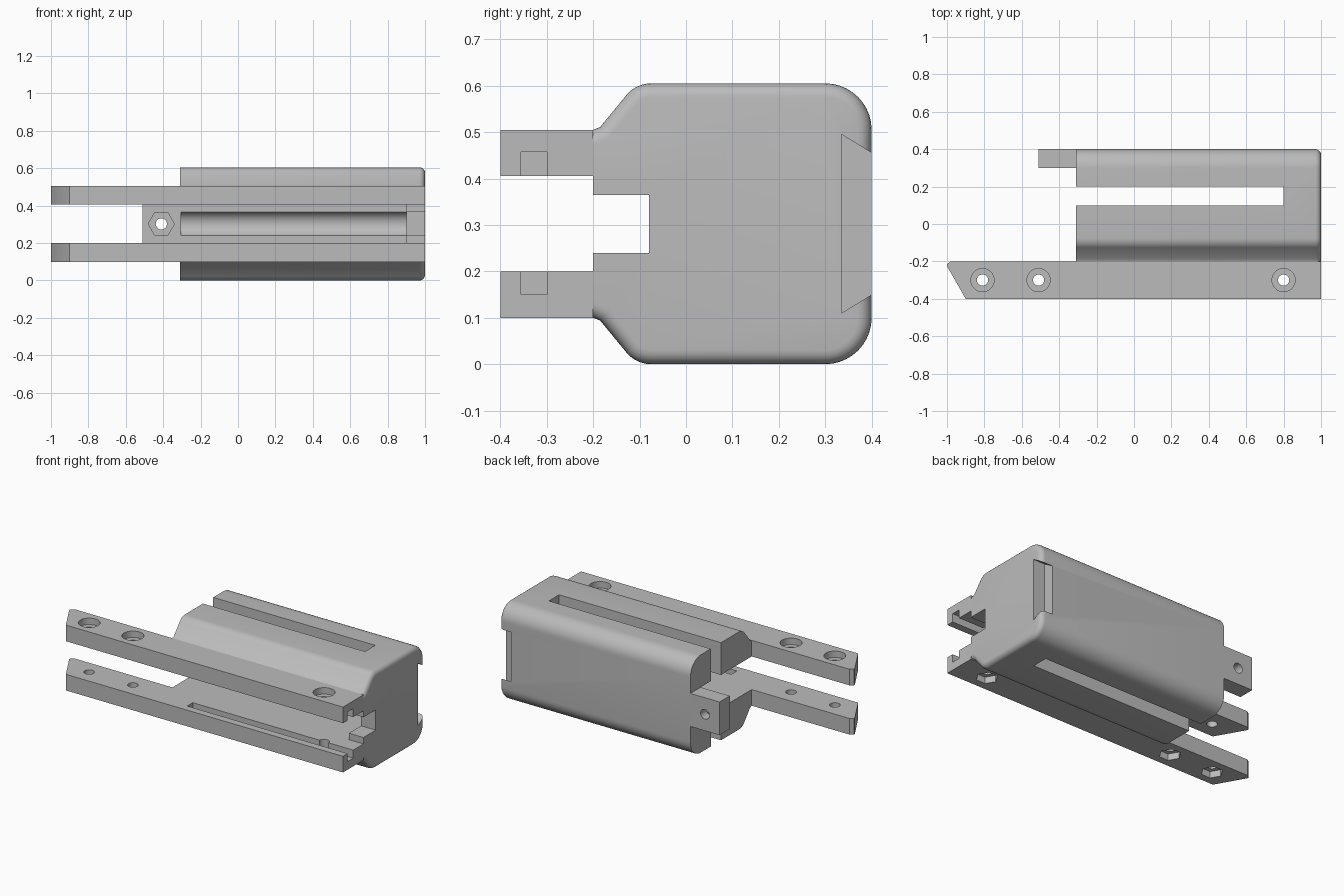
import bpy, bmesh, math
from mathutils import Vector

old = bpy.data.objects.get("Cube")
if old:
    bpy.data.objects.remove(old, do_unlink=True)

grey = bpy.data.materials.new("plain_grey")
grey.use_nodes = True
COLOUR = (0.5, 0.5, 0.5, 1)
grey.diffuse_color = COLOUR
grey.node_tree.nodes["Principled BSDF"].inputs["Base Color"].default_value = COLOUR

MID = 0.3025  # height of the mirror plane between upper and lower halves


def prism(name, outline, axis, lo, hi, bevel_rule=None):
    """Extrude a 2D outline along an axis; optionally round chosen edges."""
    place = {"x": lambda a, b, t: (t, a, b),
             "y": lambda a, b, t: (a, t, b),
             "z": lambda a, b, t: (a, b, t)}[axis]
    bm = bmesh.new()
    rings = [[bm.verts.new(place(a, b, t)) for a, b in outline] for t in (lo, hi)]
    bm.faces.new(rings[0])
    bm.faces.new(rings[1])
    n = len(outline)
    for i in range(n):
        j = (i + 1) % n
        bm.faces.new((rings[0][i], rings[0][j], rings[1][j], rings[1][i]))
    bmesh.ops.recalc_face_normals(bm, faces=bm.faces)
    if bevel_rule:
        edges = [e for e in bm.edges if bevel_rule(e)]
        bmesh.ops.bevel(bm, geom=edges, offset=0.03, offset_type="OFFSET",
                        segments=5, profile=0.5, affect="EDGES", clamp_overlap=True)
        bmesh.ops.recalc_face_normals(bm, faces=bm.faces)
    mesh = bpy.data.meshes.new(name)
    bm.to_mesh(mesh)
    bm.free()
    mesh.materials.append(grey)
    obj = bpy.data.objects.new(name, mesh)
    bpy.context.collection.objects.link(obj)
    return obj


def box(x0, x1, y0, y1, z0, z1):
    return prism("cutter", [(x0, y0), (x1, y0), (x1, y1), (x0, y1)], "z", z0, z1)


def arc(cx, cy, r, start, end, steps):
    angles = [math.radians(start + (end - start) * i / steps) for i in range(steps + 1)]
    return [(cx + r * math.cos(a), cy + r * math.sin(a)) for a in angles]


def disc(cx, cy, r, sides):
    return arc(cx, cy, r, 0, 360, sides)[:-1]


def cut(obj, cutters):
    """Subtract every cutter, then delete it."""
    bpy.context.view_layer.objects.active = obj
    for c in cutters:
        mod = obj.modifiers.new("cut", "BOOLEAN")
        mod.operation = "DIFFERENCE"
        mod.solver = "EXACT"
        mod.object = c
        bpy.ops.object.modifier_apply(modifier=mod.name)
        bpy.data.objects.remove(c, do_unlink=True)


# Body: rounded profile, sloping in towards the rails
upper = arc(0.3, 0.505, 0.1, 0, 90, 10)
upper += arc(-0.075, 0.535, 0.07, 90, 135, 5)
upper += [(-0.185, 0.511), (-0.2, 0.505)]
profile = upper + [(y, 2 * MID - z) for y, z in reversed(upper)]


def end_rim(e):
    a, b = (v.co for v in e.verts)
    return min(a.x, b.x) > 0.99 and max(a.y, b.y) > -0.199


body = prism("body", profile, "x", -0.31, 1.0, end_rim)
dovetail = [(0.335, 0.11), (0.335, 0.495), (0.42, 0.443), (0.42, 0.162)]
cut(body, [
    box(-0.4, 0.9, -0.3, 0.3, 0.2, 0.405),        # main cavity
    box(0.8, 1.1, -0.3, -0.08, 0.24, 0.365),      # narrow end opening
    box(-0.4, 0.8, 0.1, 0.2, -0.1, 0.7),          # long through slot
    prism("cutter", disc(0.27, MID, 0.07, 32), "x", -0.305, 0.9),  # round groove
    prism("cutter", dovetail, "x", 0.92, 1.1),    # end recess
])

# Pair of rails with angled tips, screw holes and inner grooves
tip = [(-0.9, -0.4), (1, -0.4), (1, -0.2), (-0.98, -0.2), (-1, -0.215), (-1, -0.225)]
for name, z0, z1, groove, pocket, sides in (
        ("upper_rail", 0.405, 0.505, (0.39, 0.457), (0.465, 0.6), 32),
        ("lower_rail", 0.1, 0.2, (0.15, 0.22), (0.0, 0.14), 6)):
    rail = prism(name, tip, "z", z0, z1)
    cutters = [box(-0.1, 1.1, -0.355, -0.3, *groove)]
    for x in (-0.81, -0.51, 0.8):
        cutters.append(prism("cutter", disc(x, -0.3, 0.03, 24), "z", -0.1, 0.7))
        cutters.append(prism("cutter", disc(x, -0.3, 0.062, sides), "z", *pocket))
    cut(rail, cutters)

# Mounting tab with a bolt hole and a hexagonal nut pocket
tab = prism("mounting_tab", [(-0.51, 0.2), (-0.31, 0.2), (-0.31, 0.405), (-0.51, 0.405)],
            "y", 0.3, 0.4)
cut(tab, [prism("cutter", disc(-0.41, MID, 0.03, 24), "y", 0.2, 0.5),
          prism("cutter", disc(-0.41, MID, 0.07, 6), "y", 0.2, 0.34)])

# Smooth shading with sharp edges kept
bpy.ops.object.select_all(action="DESELECT")
for obj in bpy.context.collection.objects:
    if obj.type == "MESH":
        obj.select_set(True)
        bpy.context.view_layer.objects.active = obj
bpy.ops.object.shade_smooth_by_angle(angle=math.radians(30))
